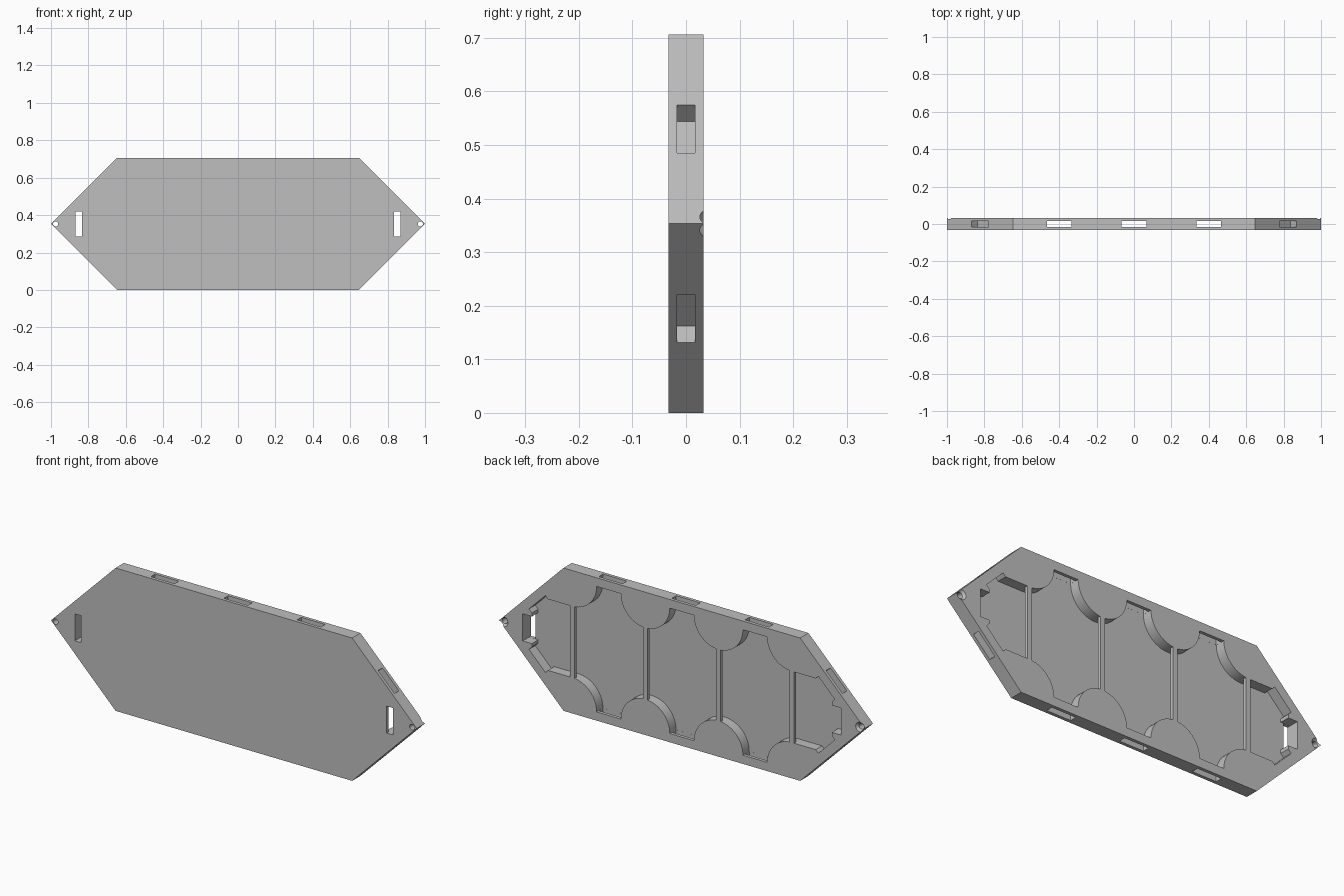
import bpy, bmesh, math
from mathutils import Matrix

if "Cube" in bpy.data.objects:
    bpy.data.objects.remove(bpy.data.objects["Cube"])

H = 0.353          # half height, also the height of the centre line
T = 0.0325         # half thickness
FLOOR = -0.0168    # pocket floor depth

grey = bpy.data.materials.new("light grey")
grey.diffuse_color = (0.52, 0.52, 0.52, 1)
grey.use_nodes = True
grey.node_tree.nodes["Principled BSDF"].inputs["Base Color"].default_value = grey.diffuse_color


def prism(name, pts, y0, y1):
    """Extrude an (x, w) outline along y; w is height above the centre line."""
    bm = bmesh.new()
    a = [bm.verts.new((x, y0, w + H)) for x, w in pts]
    b = [bm.verts.new((x, y1, w + H)) for x, w in pts]
    n = len(pts)
    bm.faces.new(a)
    bm.faces.new(b[::-1])
    for i in range(n):
        bm.faces.new((a[i], b[i], b[(i + 1) % n], a[(i + 1) % n]))
    bmesh.ops.recalc_face_normals(bm, faces=bm.faces)
    me = bpy.data.meshes.new(name)
    bm.to_mesh(me)
    bm.free()
    me.materials.append(grey)
    ob = bpy.data.objects.new(name, me)
    bpy.context.collection.objects.link(ob)
    return ob


def rect(cx, cw, hx, hw, angle=0):
    c, s = math.cos(angle), math.sin(angle)
    return [(cx + x * c - w * s, cw + x * s + w * c)
            for x, w in ((-hx, -hw), (hx, -hw), (hx, hw), (-hx, hw))]


def arc(cx, cw, r, a0, a1, n):
    return [(cx + r * math.cos(math.radians(a0 + (a1 - a0) * i / n)),
             cw + r * math.sin(math.radians(a0 + (a1 - a0) * i / n)))
            for i in range(n + 1)]


def cut(target, cutter):
    m = target.modifiers.new("cut", 'BOOLEAN')
    m.operation, m.solver, m.object = 'DIFFERENCE', 'EXACT', cutter
    bpy.context.view_layer.objects.active = target
    bpy.ops.object.modifier_apply(modifier=m.name)
    bpy.data.objects.remove(cutter)


# Long hexagonal plate
plate = prism("plate", [(-1, 0), (-.647, -H), (.647, -H), (1, 0), (.647, H), (-.647, H)], -T, T)

# Open pocket in the back with rounded lobes, one quarter mirrored twice
quarter = [(.066, .31)]
quarter += arc(.2, .31, .134, 180, 360, 24)[1:]
quarter += arc(.6, .31, .134, 180, 270, 12)
quarter += [(.732, .176), (.746, .190), (.836, .100), (.82, .084), (.82, .067), (.87, .067)]
right = quarter + [(x, -w) for x, w in quarter[::-1]]
cut(plate, prism("pocket_cutter", right + [(-x, -w) for x, w in right], FLOOR, T + .02))

# Slots through the rim: long edges, then slanted edges
for s in (-1, 1):
    for x in (-.4, 0, .4):
        cut(plate, prism("edge_slot_cutter", rect(x, s * .34, .0655, .04), -.0165, .0165))
    for side in (-1, 1):
        cut(plate, prism("slant_slot_cutter",
                         rect(side * .82, s * .174, .0633, .04, -side * s * math.pi / 4),
                         -.0165, .0165))

for side in (-1, 1):
    # Upright slot through the front
    cut(plate, prism("front_slot_cutter", rect(side * .8525, 0, .0172, .0665), -T - .02, .01))
    # Countersunk hole at the tip
    cut(plate, prism("tip_hole_cutter", arc(side * .975, 0, .014, 0, 345, 23), -T - .02, T + .02))
    bm = bmesh.new()
    bmesh.ops.create_cone(bm, cap_ends=True, segments=24, radius1=.0105, radius2=.0305, depth=.02,
                          matrix=Matrix.Translation((side * .975, T - .004, H))
                          @ Matrix.Rotation(-math.pi / 2, 4, 'X'))
    me = bpy.data.meshes.new("countersink_cutter")
    bm.to_mesh(me)
    bm.free()
    me.materials.append(grey)
    cone = bpy.data.objects.new("countersink_cutter", me)
    bpy.context.collection.objects.link(cone)
    cut(plate, cone)

# Thin bars bridging the pocket between opposite lobes
for i, x in enumerate((-.6, -.2, .2, .6)):
    prism(f"bridge_bar_{i + 1}", rect(x, 0, .0125, .177), .017, T)

# Smooth the round walls, keep edges sharp
bpy.ops.object.select_all(action='DESELECT')
plate.select_set(True)
bpy.context.view_layer.objects.active = plate
bpy.ops.object.shade_smooth_by_angle(angle=math.radians(30))
